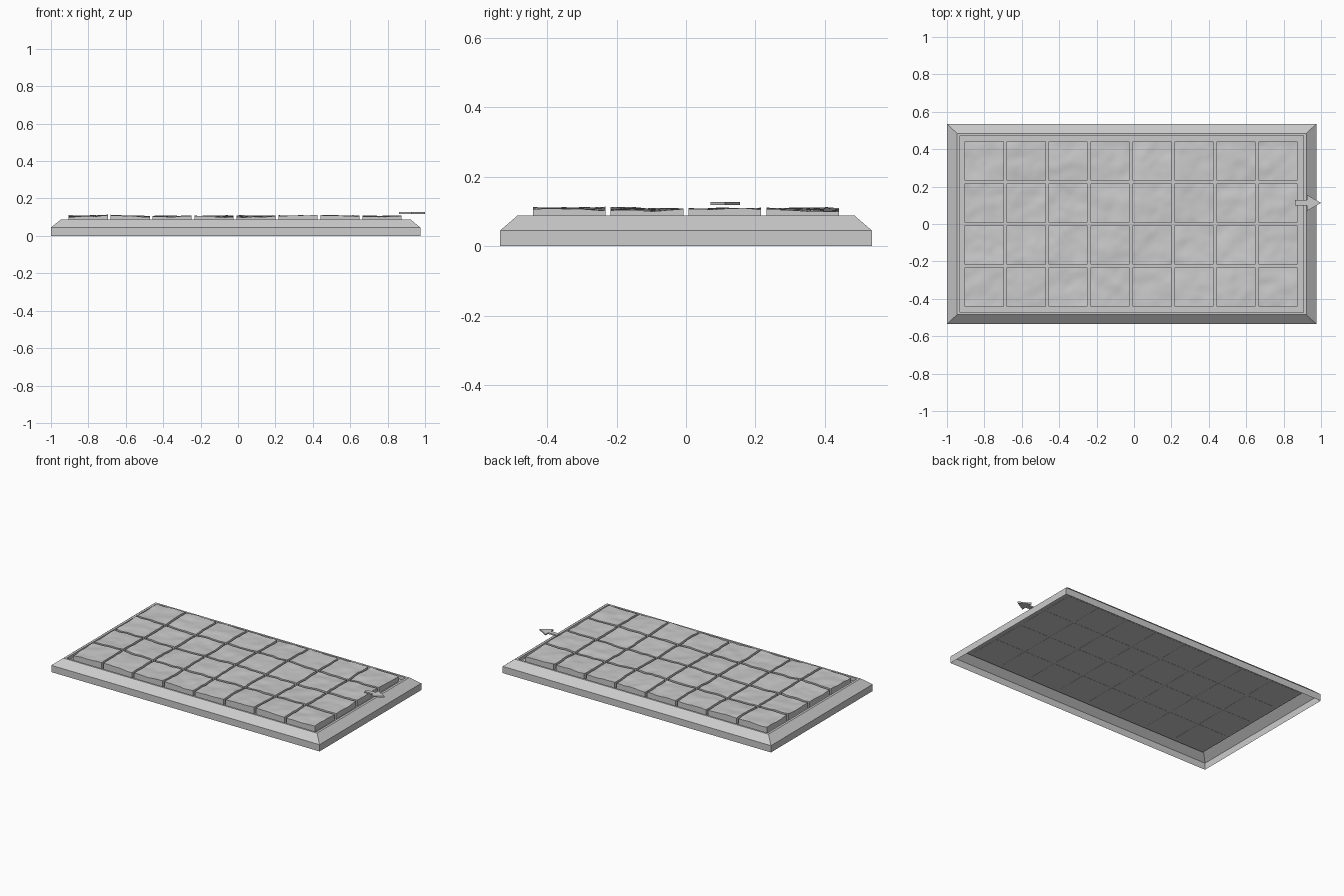
import bpy, bmesh
from mathutils import Vector, noise

if "Cube" in bpy.data.objects:
    bpy.data.objects.remove(bpy.data.objects["Cube"])

CX = -0.0125  # frame centre in x (arrow overhangs at +x)


def make(name, bm):
    me = bpy.data.meshes.new(name)
    bm.to_mesh(me)
    bm.free()
    ob = bpy.data.objects.new(name, me)
    bpy.context.collection.objects.link(ob)
    return ob


# Hollow bevelled frame with a shallow recessed floor
bm = bmesh.new()
rings = []
for hx, hy, z in [(0.9875, 0.535, 0), (0.9875, 0.535, 0.045),
                  (0.934, 0.485, 0.088), (0.918, 0.472, 0.088),
                  (0.918, 0.472, 0.066)]:
    rings.append([bm.verts.new((CX + sx * hx, sy * hy, z))
                  for sx, sy in [(-1, -1), (1, -1), (1, 1), (-1, 1)]])
for a, b in zip(rings, rings[1:]):
    for i in range(4):
        j = (i + 1) % 4
        bm.faces.new((a[i], a[j], b[j], b[i]))
bm.faces.new(rings[-1])
make("base_frame", bm)


# Uneven stone surface height
def height(x, y):
    p = Vector((x, y, 0))
    h = 0.104 + 0.009 * noise.noise(p * 3.1 + Vector((4.2, 1.7, 0.3)))
    h += 0.005 * noise.noise(p * 11 + Vector((0, 0, 5.1)))
    h += 0.003 * noise.noise(p * 27 + Vector((0, 0, 9.4)))
    return min(max(h, 0.092), 0.116)


# Stone tile: bumpy top, straight skirt, flat bottom
def tile(name, x0, y0, w, d, n=12, bottom=0.065):
    bm = bmesh.new()
    g = []
    for j in range(n + 1):
        row = []
        for i in range(n + 1):
            x, y = x0 + w * i / n, y0 + d * j / n
            row.append(bm.verts.new((x, y, height(x, y))))
        g.append(row)
    for j in range(n):
        for i in range(n):
            bm.faces.new((g[j][i], g[j][i + 1], g[j + 1][i + 1], g[j + 1][i]))
    loop = ([g[0][i] for i in range(n)] + [g[j][n] for j in range(n)]
            + [g[n][i] for i in range(n, 0, -1)] + [g[j][0] for j in range(n, 0, -1)])
    low = [bm.verts.new((v.co.x, v.co.y, bottom)) for v in loop]
    for i in range(len(loop)):
        j = (i + 1) % len(loop)
        bm.faces.new((low[i], low[j], loop[j], loop[i]))
    bm.faces.new(low[::-1])
    for f in bm.faces:
        f.smooth = f.normal.z > 0.3 or len(f.verts) == 4
    bm.normal_update()
    for e in bm.edges:
        if len(e.link_faces) == 2 and e.calc_face_angle(0) > 0.8:
            e.smooth = False
    make(name, bm)


for r in range(4):
    for c in range(8):
        tile(f"stone_tile_{r}_{c}", -0.905 + 0.2243 * c, -0.441 + 0.2243 * r, 0.209, 0.209)

# Direction arrow at the right edge
bm = bmesh.new()
outline = [(0.86, 0.1), (0.925, 0.1), (0.925, 0.07), (1.0, 0.113),
           (0.925, 0.155), (0.925, 0.128), (0.86, 0.128)]
face = bm.faces.new([bm.verts.new((x, y, 0.118)) for x, y in outline])
ext = bmesh.ops.extrude_face_region(bm, geom=[face], use_keep_orig=True)
bmesh.ops.translate(bm, vec=(0, 0, 0.009),
                    verts=[v for v in ext["geom"] if isinstance(v, bmesh.types.BMVert)])
bmesh.ops.recalc_face_normals(bm, faces=bm.faces)
make("direction_arrow", bm)
